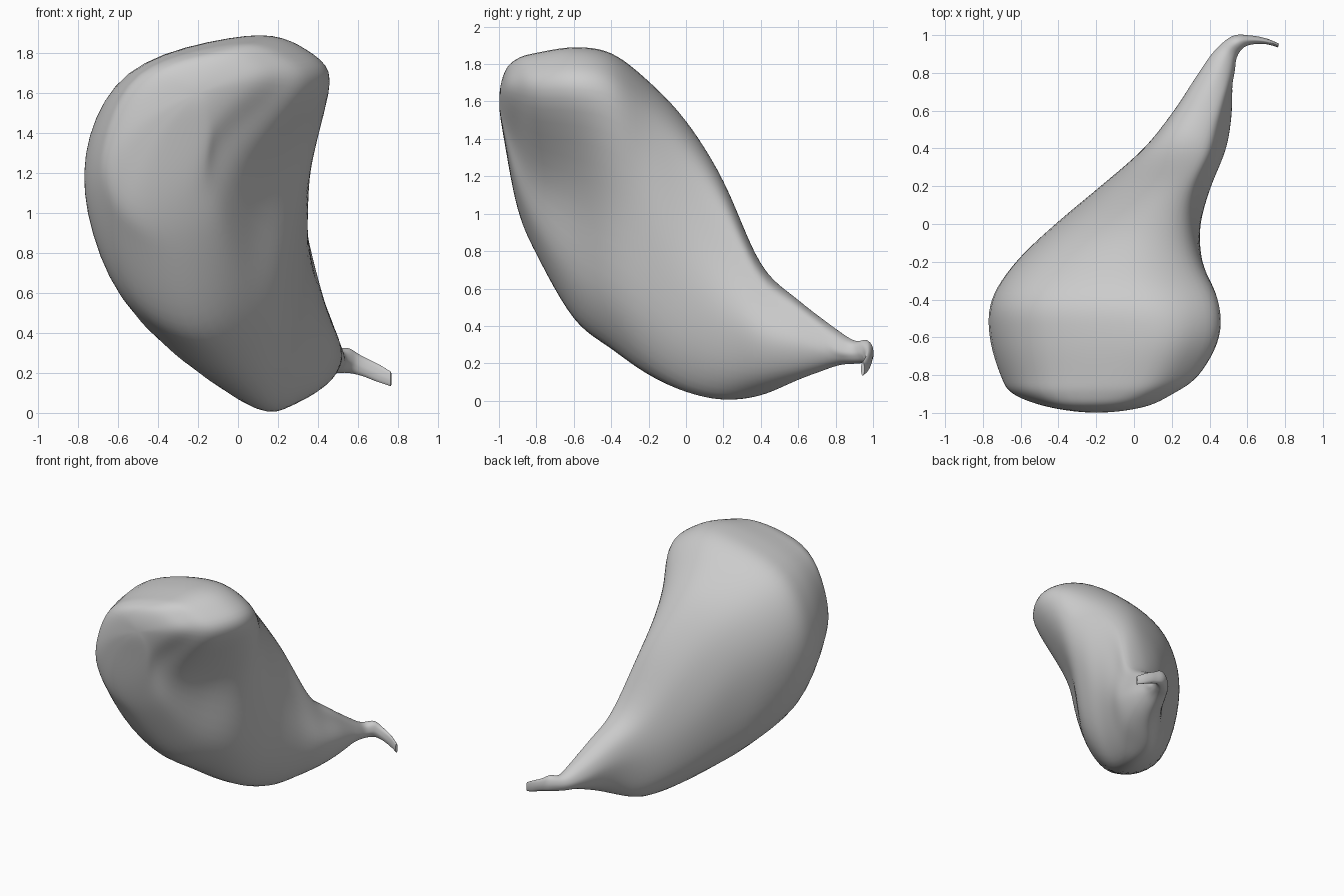
import bpy, bmesh, math
from mathutils import Vector

if "Cube" in bpy.data.objects:
    bpy.data.objects.remove(bpy.data.objects["Cube"])

# Body sections: y, then x,z of left, top, right, hollow and bottom points
BODY = [
    (-0.97, -.45, 1.50, -.15, 1.76, .05, 1.65, -.10, 1.50, -.35, 1.38),
    (-0.90, -.64, 1.34, -.05, 1.83, .20, 1.64, -.08, 1.36, -.45, 1.02),
    (-0.80, -.71, 1.25, .00, 1.86, .34, 1.62, .00, 1.22, -.36, .78),
    (-0.60, -.77, 1.20, .05, 1.89, .45, 1.62, .13, 1.12, -.25, .43),
    (-0.40, -.76, 1.20, .00, 1.86, .45, 1.58, .28, 1.04, -.13, .27),
    (-0.20, -.63, 1.10, -.05, 1.71, .36, 1.40, .33, .90, .00, .13),
    (0.00, -.42, .95, .00, 1.50, .33, 1.12, .35, .62, .08, .04),
    (0.20, -.18, .65, .12, 1.18, .36, .80, .41, .45, .15, .00),
    (0.40, .05, .42, .22, .73, .44, .53, .49, .33, .20, .025),
    (0.60, .21, .36, .33, .54, .48, .43, .52, .30, .36, .11),
]
# Neck and stem sections: centre x,y,z, half width, half height, heading in degrees
STEM = [
    (.44, .80, .285, .09, .10, 8),
    (.487, .90, .26, .06, .062, 22),
    (.55, .963, .262, .042, .062, 52),
    (.62, .974, .235, .024, .05, 85),
    (.70, .967, .20, .015, .045, 98),
    (.765, .945, .17, .010, .036, 108),
]
ANGLES = (0, 45, 90, 135, 180, 210, 238, 270, 315)


def catmull(a, b, c, d, t):
    return 0.5 * (2 * b + (c - a) * t + (2 * a - 5 * b + 4 * c - d) * t * t
                  + (3 * b - a - 3 * c + d) * t ** 3)


def closed_curve(pts, steps=6):
    n = len(pts)
    return [catmull(pts[i - 1], pts[i], pts[(i + 1) % n], pts[(i + 2) % n], s / steps)
            for i in range(n) for s in range(steps)]


def corner(side, end, k):
    # rounded shoulder between a side point and a top or bottom point
    return Vector((side.x + k * (end.x - side.x), side.y, end.z + k * (side.z - end.z)))


def body_ring(row):
    y = row[0]
    l, t, r, i, b = [Vector((row[k], y, row[k + 1])) for k in range(1, 11, 2)]
    return closed_curve([l, corner(l, t, .27), t, corner(r, t, .27), r, i,
                         corner(i, b, .3), b, corner(l, b, .3)])


def stem_ring(x, y, z, w, h, yaw):
    a = math.radians(yaw)
    side = Vector((math.cos(a), -math.sin(a), 0))
    return closed_curve([Vector((x, y, z)) - side * w * math.cos(math.radians(g))
                         + Vector((0, 0, h * math.sin(math.radians(g)))) for g in ANGLES])


# Smooth loft from the blunt front end to the stem tip
rings = [body_ring(r) for r in BODY] + [stem_ring(*s) for s in STEM]
n = len(rings[0])
pole = [Vector((-.2, -1.0, 1.6))] * n
opposite = [rings[0][(j + n // 2) % n] for j in range(n)]
keys = [opposite, pole] + rings + [rings[-1]]
STEPS = 6
loft = []
for k in range(1, len(keys) - 2):
    for s in range(STEPS):
        loft.append([catmull(keys[k - 1][j], keys[k][j], keys[k + 1][j], keys[k + 2][j], s / STEPS)
                     for j in range(n)])
loft.append(rings[-1])

bm = bmesh.new()
rows = [[bm.verts.new(p) for p in ring] for ring in loft]
for a, b in zip(rows, rows[1:]):
    for j in range(n):
        k = (j + 1) % n
        bm.faces.new((a[j], a[k], b[k], b[j]))
bm.faces.new(rows[-1])
bmesh.ops.remove_doubles(bm, verts=rows[0], dist=1e-5)
# Even out the surface slightly
for _ in range(4):
    bmesh.ops.smooth_vert(bm, verts=[v for v in bm.verts if v.co.y < 0.7], factor=0.5,
                          use_axis_x=True, use_axis_y=True, use_axis_z=True)
bmesh.ops.recalc_face_normals(bm, faces=bm.faces)
mesh = bpy.data.meshes.new("curved_pouch")
bm.to_mesh(mesh)
bm.free()

grey = bpy.data.materials.new("grey")
grey.diffuse_color = (0.6, 0.6, 0.6, 1)
grey.use_nodes = True
grey.node_tree.nodes["Principled BSDF"].inputs["Base Color"].default_value = grey.diffuse_color
mesh.materials.append(grey)
pouch = bpy.data.objects.new("curved_pouch", mesh)
bpy.context.collection.objects.link(pouch)
bpy.context.view_layer.objects.active = pouch
pouch.select_set(True)
bpy.ops.object.shade_smooth_by_angle(angle=math.radians(60))
